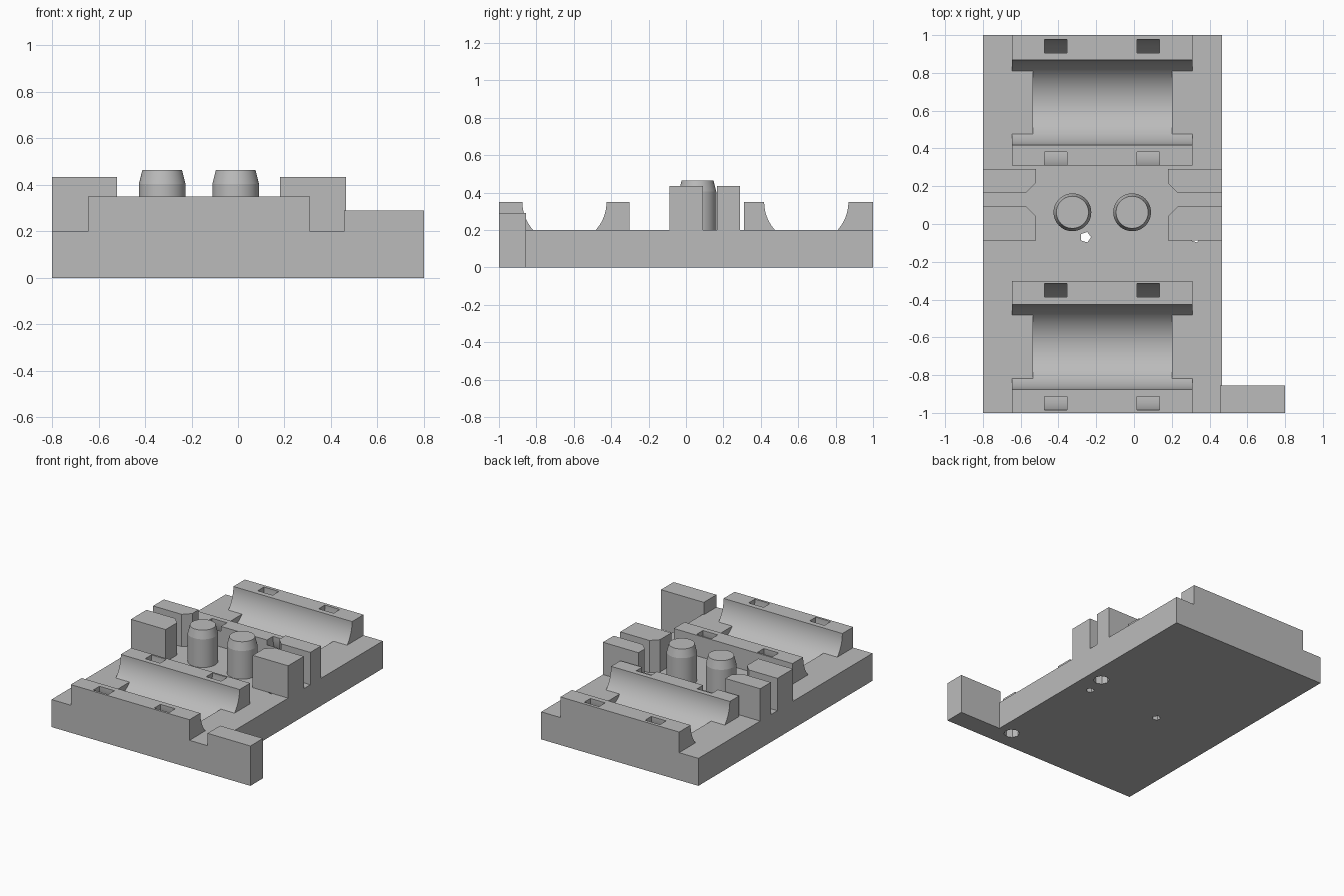
import bpy, bmesh, math

if "Cube" in bpy.data.objects:
    bpy.data.objects.remove(bpy.data.objects["Cube"], do_unlink=True)

grey = bpy.data.materials.new("plain_grey")
grey.use_nodes = True
colour = (0.5, 0.5, 0.5, 1)
grey.diffuse_color = colour
grey.node_tree.nodes["Principled BSDF"].inputs["Base Color"].default_value = colour

FLOOR, RIM = 0.2, 0.35          # plate top and cradle top
LEFT, RIGHT = -0.80, 0.465      # plate sides


def loft(name, rings):
    """Closed solid through a stack of matching point rings."""
    bm = bmesh.new()
    loops = [[bm.verts.new(p) for p in ring] for ring in rings]
    n = len(loops[0])
    for a, b in zip(loops, loops[1:]):
        for i in range(n):
            j = (i + 1) % n
            bm.faces.new((a[i], a[j], b[j], b[i]))
    bm.faces.new(loops[0][::-1])
    bm.faces.new(loops[-1])
    bmesh.ops.recalc_face_normals(bm, faces=bm.faces)
    mesh = bpy.data.meshes.new(name)
    bm.to_mesh(mesh)
    bm.free()
    mesh.materials.append(grey)
    obj = bpy.data.objects.new(name, mesh)
    bpy.context.collection.objects.link(obj)
    return obj


def upright(name, outline, z0, z1):
    return loft(name, [[(x, y, z) for x, y in outline] for z in (z0, z1)])


def crosswise(name, outline, x0, x1):
    return loft(name, [[(x, y, z) for y, z in outline] for x in (x0, x1)])


def box(name, x0, x1, y0, y1, z0, z1):
    return upright(name, [(x0, y0), (x1, y0), (x1, y1), (x0, y1)], z0, z1)


def arc(cx, cy, r, n, start=0, sweep=360):
    steps = n if sweep == 360 else n - 1
    angles = [math.radians(start + sweep * i / steps) for i in range(n)]
    return [(cx + r * math.cos(a), cy + r * math.sin(a)) for a in angles]


def cut(obj, cutters):
    """Subtract the cutters, bake the result and discard them."""
    for c in cutters:
        mod = obj.modifiers.new("cut", 'BOOLEAN')
        mod.operation, mod.solver, mod.object = 'DIFFERENCE', 'EXACT', c
    bpy.context.view_layer.update()
    graph = bpy.context.evaluated_depsgraph_get()
    baked = bpy.data.meshes.new_from_object(obj.evaluated_get(graph))
    obj.modifiers.clear()
    obj.data = baked
    for c in cutters:
        bpy.data.objects.remove(c, do_unlink=True)


def tie_channels(cy):
    """Curved strap channels passing under a cradle."""
    outline = arc(cy, RIM, 0.334, 48, 172, 196) + arc(cy, RIM, 0.263, 48, 368, -196)
    return [crosswise("channel_cutter", outline, x, x + 0.12) for x in (-0.475, 0.015)]


def trough(cy, x0, x1):
    return crosswise("trough_cutter", arc(cy, RIM, 0.225, 96), x0, x1)


parts = []
cradles = {"front": (-0.65, -1.0, -0.303), "rear": (0.643, 0.311, 1.0)}

# Base plate with troughs, strap channels and screw holes
base = box("base_plate", LEFT, RIGHT, -1, 1, 0, FLOOR)
cutters = []
for cy, y0, y1 in cradles.values():
    cutters += [trough(cy, -0.535, 0.20)] + tie_channels(cy)
for x in (-0.256, 0.325):
    cutters.append(upright("hole_cutter", arc(x, -0.07, 0.029, 5), -0.1, 0.3))
for y in (0.083, -0.855):
    cutters.append(upright("hole_cutter", arc(0.357, y, 0.054, 8), -0.1, 0.15))
cut(base, cutters)
parts.append(base)

# Cradle jaws standing on the plate
for name, (cy, y0, y1) in cradles.items():
    block = box(name + "_cradle", -0.645, 0.31, y0, y1, FLOOR, RIM)
    cut(block, [trough(cy, -0.8, 0.5)] + tie_channels(cy))
    parts.append(block)

# Chamfered guide blocks on both sides, each pair with a slot between
for side, outer, inner in (("right", LEFT, -0.52), ("left", RIGHT, 0.18)):
    c = math.copysign(0.05, outer - inner)
    for place, far, near in (("front", -0.088, 0.092), ("rear", 0.29, 0.167)):
        d = math.copysign(0.05, far - near)
        outline = [(outer, far), (inner, far), (inner, near + d),
                   (inner + c, near), (outer, near)]
        parts.append(upright(f"{side}_{place}_guide", outline, FLOOR, 0.435))

# Pegs with tapered tops
for name, x in (("right_peg", -0.326), ("left_peg", -0.01)):
    rings = [[(px, py, z) for px, py in arc(x, 0.062, r, 48)]
             for r, z in ((0.1, FLOOR), (0.1, 0.405), (0.085, 0.465))]
    parts.append(loft(name, rings))

# Side tab at the front corner
parts.append(box("side_tab", 0.455, 0.80, -1, -0.855, 0, 0.29))

# Smooth the curved faces and keep the edges sharp
bpy.ops.object.select_all(action='DESELECT')
for p in parts:
    p.select_set(True)
bpy.context.view_layer.objects.active = base
bpy.ops.object.shade_smooth_by_angle(angle=math.radians(12))
